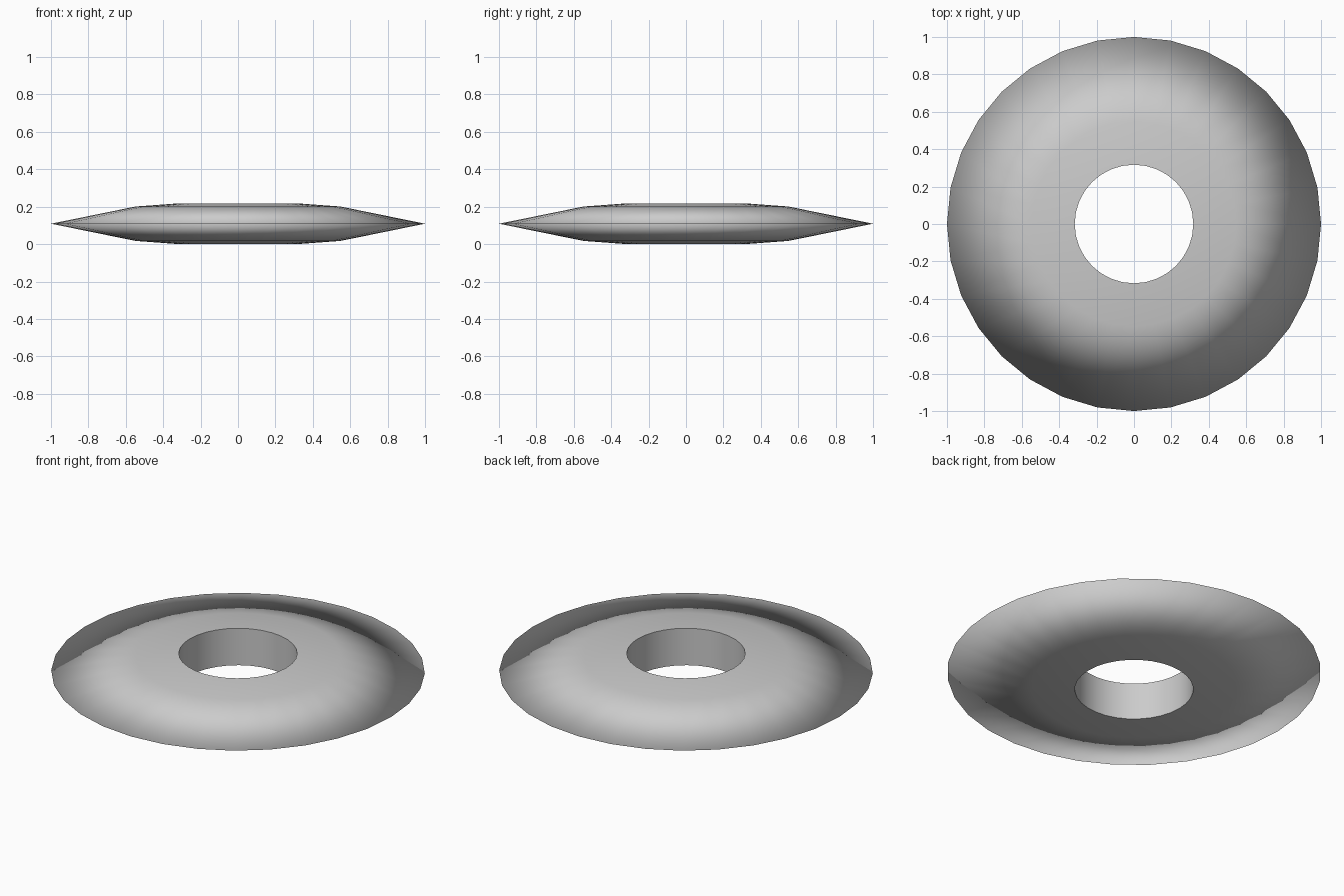
import bpy, bmesh, math

if "Cube" in bpy.data.objects:
    bpy.data.objects.remove(bpy.data.objects["Cube"])

SIDES = 32
# Closed cross-section (radius, height): hole wall, shoulders and thin outer rim
PROFILE = [(0.317, 0.0), (0.547, 0.017), (1.0, 0.109), (0.547, 0.201), (0.317, 0.218)]

# Revolve the cross-section into a tapered ring
bm = bmesh.new()
rings = []
for r, z in PROFILE:
    rings.append([bm.verts.new((r * math.cos(2 * math.pi * i / SIDES),
                                r * math.sin(2 * math.pi * i / SIDES), z))
                  for i in range(SIDES)])
for k in range(len(rings)):
    a, b = rings[k], rings[(k + 1) % len(rings)]
    for i in range(SIDES):
        j = (i + 1) % SIDES
        bm.faces.new((a[i], a[j], b[j], b[i])).smooth = True
bmesh.ops.recalc_face_normals(bm, faces=bm.faces[:])

# Keep the two hole edges crisp; the outer rim stays smooth
hole = set(rings[0]), set(rings[-1])
for e in bm.edges:
    if any(set(e.verts) <= h for h in hole):
        e.smooth = False

mesh = bpy.data.meshes.new("tapered_disc")
bm.to_mesh(mesh)
bm.free()
disc = bpy.data.objects.new("tapered_disc", mesh)
bpy.context.collection.objects.link(disc)
